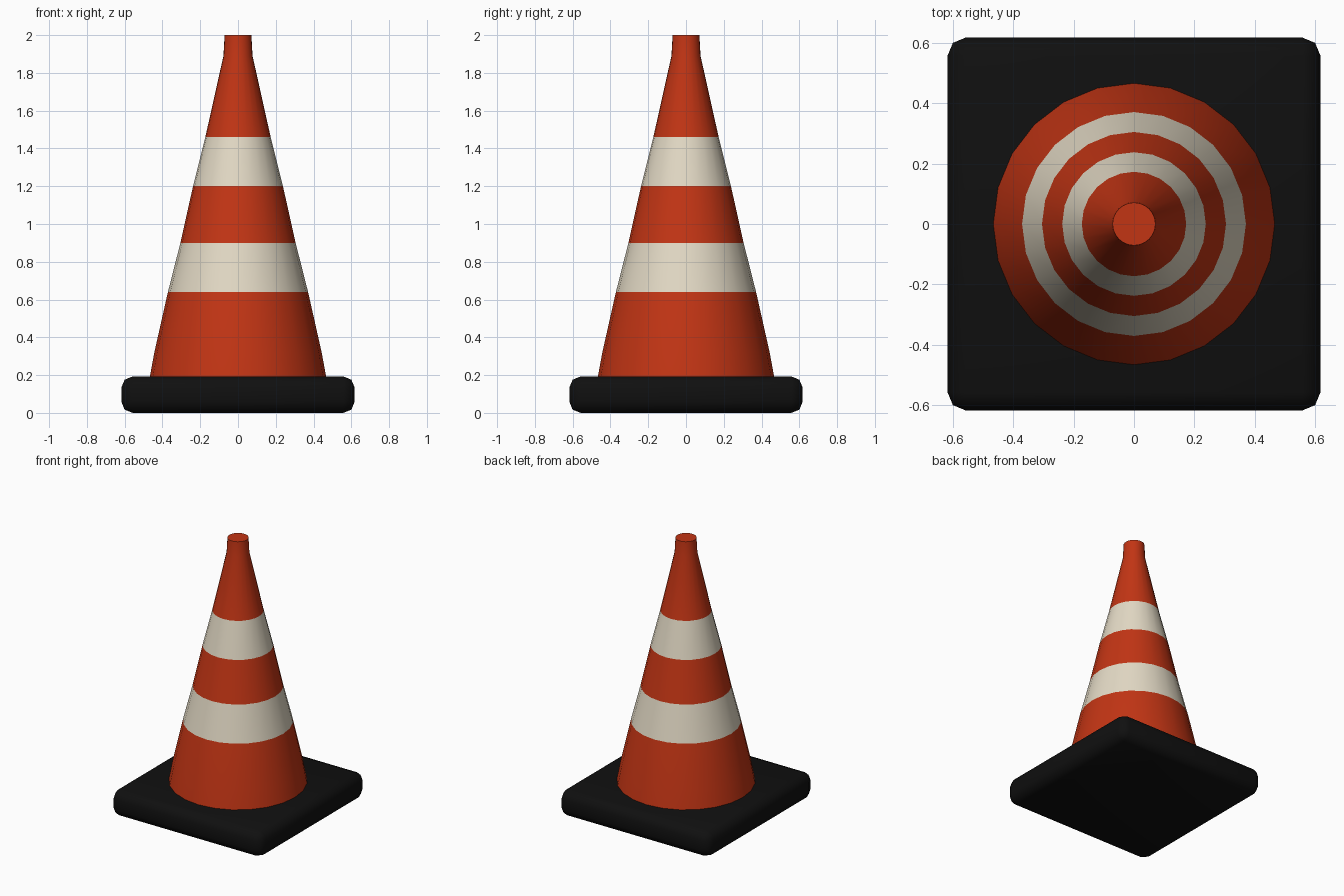
import bpy, bmesh, math

if "Cube" in bpy.data.objects:
    bpy.data.objects.remove(bpy.data.objects["Cube"])


def material(name, rgb):
    m = bpy.data.materials.new(name)
    m.diffuse_color = (*rgb, 1)
    m.use_nodes = True
    m.node_tree.nodes["Principled BSDF"].inputs["Base Color"].default_value = m.diffuse_color
    return m


orange = material("orange plastic", (0.54, 0.035, 0.007))
white = material("reflective white", (0.77, 0.70, 0.56))
black = material("black rubber", (0.005, 0.005, 0.005))


def smooth(obj, degrees):
    bpy.ops.object.select_all(action='DESELECT')
    bpy.context.view_layer.objects.active = obj
    obj.select_set(True)
    bpy.ops.object.shade_smooth_by_angle(angle=math.radians(degrees))


# Square rubber base with rounded edges
bpy.ops.mesh.primitive_cube_add(size=1, location=(0, 0, 0.0985))
base = bpy.context.object
base.name = "base"
base.dimensions = (1.236, 1.236, 0.193)
bpy.ops.object.transform_apply(location=False, rotation=False, scale=True)
bevel = base.modifiers.new("rounded edges", 'BEVEL')
bevel.width = 0.06
bevel.segments = 2
bpy.ops.object.modifier_apply(modifier=bevel.name)
base.data.materials.append(black)
base.location.z = 0.0965
smooth(base, 50)

# Cone body: profile of (radius, height), turned around z
SIDES = 24
profile = [(0.467, 0.19), (0.443, 0.32), (0.371, 0.64), (0.305, 0.90),
           (0.238, 1.20), (0.173, 1.46), (0.077, 1.89), (0.071, 2.0)]
bm = bmesh.new()
rings = [[bm.verts.new((r * math.cos(a), r * math.sin(a), z))
          for a in (i * math.tau / SIDES for i in range(SIDES))]
         for r, z in profile]
for low, high in zip(rings, rings[1:]):
    for i in range(SIDES):
        j = (i + 1) % SIDES
        bm.faces.new((low[i], low[j], high[j], high[i]))
bm.faces.new(rings[-1])
bm.faces.new(rings[0][::-1])

# Two reflective stripes picked by height
for f in bm.faces:
    z = f.calc_center_median().z
    f.material_index = int(0.64 < z < 0.90 or 1.20 < z < 1.46)
mesh = bpy.data.meshes.new("cone_body")
bm.to_mesh(mesh)
bm.free()
cone = bpy.data.objects.new("cone_body", mesh)
bpy.context.collection.objects.link(cone)
mesh.materials.append(orange)
mesh.materials.append(white)
smooth(cone, 40)
